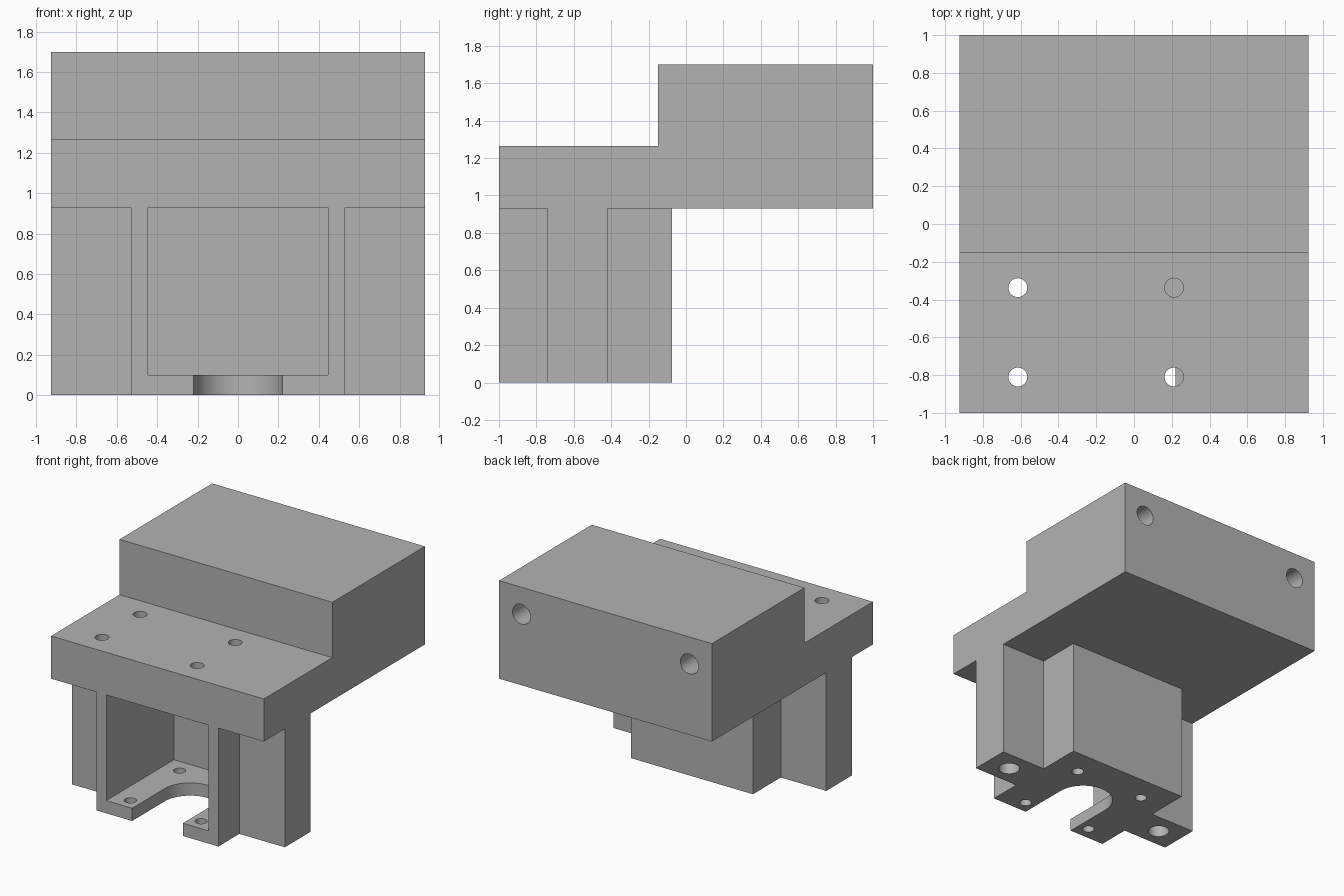
import bpy, bmesh, math
from mathutils import Vector

cube = bpy.data.objects.get("Cube")
if cube:
    bpy.data.objects.remove(cube, do_unlink=True)

grey = bpy.data.materials.new("plain grey")
grey.use_nodes = True
COLOUR = (0.45, 0.45, 0.45, 1)
grey.diffuse_color = COLOUR
for node in grey.node_tree.nodes:
    if node.type == 'BSDF_PRINCIPLED':
        node.inputs["Base Color"].default_value = COLOUR

HALF_WIDTH = 0.925
DECK = 0.93       # underside of the body
FLOOR = 0.1       # thickness of the bracket floor
MOTOR_Y = -0.593  # centre of the motor mount


def prism(name, points, direction):
    """Solid made by sweeping a closed outline along a vector."""
    bm = bmesh.new()
    face = bm.faces.new([bm.verts.new(p) for p in points])
    swept = bmesh.ops.extrude_face_region(bm, geom=[face])
    verts = [g for g in swept["geom"] if isinstance(g, bmesh.types.BMVert)]
    bmesh.ops.translate(bm, verts=verts, vec=Vector(direction))
    bmesh.ops.recalc_face_normals(bm, faces=bm.faces)
    mesh = bpy.data.meshes.new(name)
    bm.to_mesh(mesh)
    bm.free()
    obj = bpy.data.objects.new(name, mesh)
    bpy.context.collection.objects.link(obj)
    return obj


def activate(obj):
    bpy.ops.object.select_all(action='DESELECT')
    obj.select_set(True)
    bpy.context.view_layer.objects.active = obj


def cut(obj, cutter):
    """Subtract a cutter and remove it."""
    cutter.hide_render = True
    mod = obj.modifiers.new("cut", 'BOOLEAN')
    mod.operation = 'DIFFERENCE'
    mod.solver = 'EXACT'
    mod.object = cutter
    activate(obj)
    bpy.ops.object.modifier_apply(modifier=mod.name)
    bpy.data.objects.remove(cutter, do_unlink=True)


def drill(obj, start, direction, radius, sides=40):
    """Round hole from a start point along z or y."""
    ring = []
    for i in range(sides):
        a = math.tau * i / sides
        u, v = radius * math.cos(a), radius * math.sin(a)
        offset = (u, v, 0) if direction[2] else (u, 0, v)
        ring.append(Vector(start) + Vector(offset))
    cut(obj, prism("hole_cutter", ring, direction))


# Stepped body: side profile swept across the width
profile = [(-1, DECK), (1, DECK), (1, 1.7), (-0.15, 1.7), (-0.15, 1.265), (-1, 1.265)]
body = prism("stepped_body", [(-HALF_WIDTH, y, z) for y, z in profile],
             (2 * HALF_WIDTH, 0, 0))

# Screw holes through the low shelf
for x in (-0.615, 0.212):
    for y in (-0.81, -0.337):
        drill(body, (x, y, DECK - 0.1), (0, 0, 0.5), 0.05)

# Blind holes in the back face
for side in (-1, 1):
    drill(body, (side * 0.73, 1.1, 1.488), (0, -0.6, 0), 0.078)

# Motor bracket: box with side wings, mirrored outline swept upward
half = [(0.53, -1), (0.53, -0.74), (HALF_WIDTH, -0.74),
        (HALF_WIDTH, -0.42), (0.53, -0.42), (0.53, -0.075)]
outline = half + [(-x, y) for x, y in reversed(half)]
bracket = prism("motor_bracket", [(x, y, 0) for x, y in outline], (0, 0, DECK))

# Pocket open to the front
pocket = [(-0.445, -1.1), (0.445, -1.1), (0.445, -0.16), (-0.445, -0.16)]
cut(bracket, prism("pocket_cutter", [(x, y, FLOOR) for x, y in pocket], (0, 0, 1)))

# Round-ended slot in the floor
R = 0.22
slot = [(-R, -1.1), (R, -1.1)]
slot += [(R * math.cos(math.pi * i / 32), MOTOR_Y + R * math.sin(math.pi * i / 32))
         for i in range(33)]
cut(bracket, prism("slot_cutter", [(x, y, -0.1) for x, y in slot], (0, 0, 0.3)))

# Motor screw holes and blind wing holes
for side in (-1, 1):
    for dy in (-0.305, 0.305):
        drill(bracket, (side * 0.307, MOTOR_Y + dy, -0.1), (0, 0, 0.3), 0.044)
    drill(bracket, (side * 0.73, -0.585, -0.1), (0, 0, 0.6), 0.078)

for obj in (body, bracket):
    obj.data.materials.clear()
    obj.data.materials.append(grey)
    activate(obj)
    bpy.ops.object.shade_smooth_by_angle(angle=math.radians(30))
